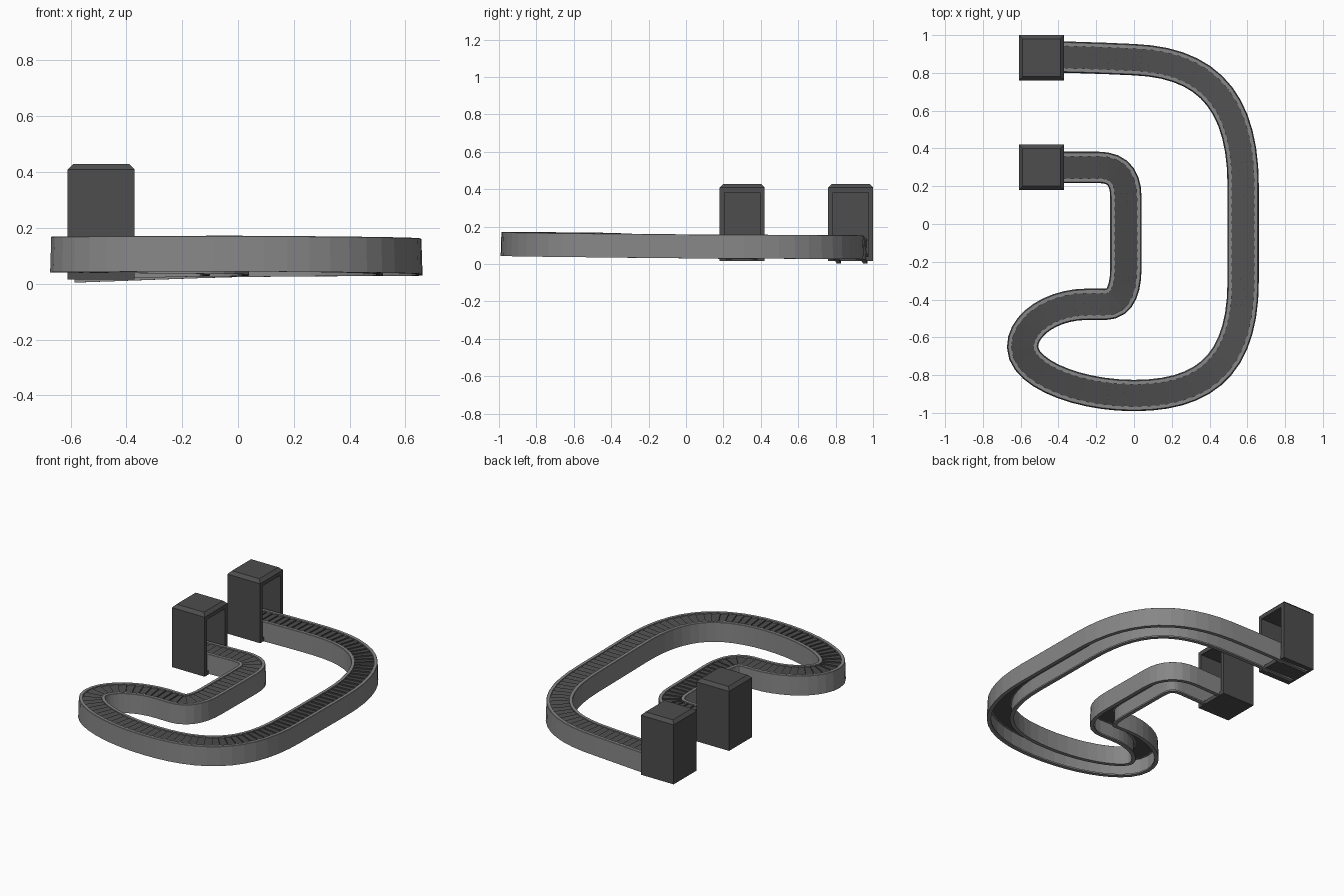
import bpy, bmesh
from mathutils import Vector
from mathutils.geometry import interpolate_bezier

if "Cube" in bpy.data.objects:
    bpy.data.objects.remove(bpy.data.objects["Cube"])


def material(name, g):
    m = bpy.data.materials.new(name)
    m.diffuse_color = (g, g, g, 1)
    m.use_nodes = True
    m.node_tree.nodes["Principled BSDF"].inputs["Base Color"].default_value = m.diffuse_color
    return m


STEEL = material("steel_grey", 0.24)
DARK = material("rubber_dark", 0.075)


def add_object(name, bm, mat):
    bmesh.ops.recalc_face_normals(bm, faces=bm.faces)
    me = bpy.data.meshes.new(name)
    bm.to_mesh(me)
    bm.free()
    me.materials.append(mat)
    ob = bpy.data.objects.new(name, me)
    bpy.context.scene.collection.objects.link(ob)
    return ob


# Track centre line: start point, then (handle, handle, end, samples) per Bezier piece; z is the rail top
START = (-0.585, 0.888, 0.132)
PIECES = [
    ((-0.4, 0.885, 0.138), (-0.2, 0.88, 0.147), (0.0, 0.87, 0.152), 4),
    ((0.38, 0.855, 0.156), (0.578, 0.66, 0.156), (0.578, 0.2, 0.157), 13),
    ((0.578, 0.05, 0.158), (0.578, -0.15, 0.160), (0.578, -0.3, 0.162), 4),
    ((0.578, -0.74, 0.166), (0.38, -0.908, 0.170), (0.0, -0.908, 0.172), 13),
    ((-0.3, -0.908, 0.172), (-0.59, -0.79, 0.170), (-0.59, -0.65, 0.169), 11),
    ((-0.59, -0.53, 0.168), (-0.43, -0.425, 0.166), (-0.25, -0.425, 0.165), 10),
    ((-0.21, -0.425, 0.165), (-0.18, -0.425, 0.164), (-0.15, -0.425, 0.164), 2),
    ((-0.08, -0.425, 0.163), (-0.045, -0.36, 0.162), (-0.043, -0.24, 0.161), 7),
    ((-0.043, -0.1, 0.160), (-0.043, 0.0, 0.158), (-0.043, 0.14, 0.157), 3),
    ((-0.043, 0.25, 0.155), (-0.09, 0.3, 0.154), (-0.19, 0.3, 0.153), 7),
    ((-0.3, 0.3, 0.150), (-0.45, 0.3, 0.147), (-0.585, 0.3, 0.144), 3),
]
path, p0 = [Vector(START)], Vector(START)
for h1, h2, end, n in PIECES:
    path += interpolate_bezier(p0, Vector(h1), Vector(h2), Vector(end), n + 1)[1:]
    p0 = Vector(end)


def side_vectors(pts):
    out = []
    for i in range(len(pts)):
        d = pts[min(i + 1, len(pts) - 1)] - pts[max(i - 1, 0)]
        out.append(Vector((-d.y, d.x, 0)).normalized())
    return out


sides = side_vectors(path)


def sweep(name, profile, mat):
    """Sweep a closed (side, height) profile along the track."""
    bm = bmesh.new()
    rings = [[bm.verts.new(p + s * u + Vector((0, 0, v))) for u, v in profile]
             for p, s in zip(path, sides)]
    k = len(profile)
    for a, b in zip(rings, rings[1:]):
        for j in range(k):
            bm.faces.new((a[j], a[(j + 1) % k], b[(j + 1) % k], b[j]))
    bm.faces.new(rings[0])
    bm.faces.new(rings[-1])
    return add_object(name, bm, mat)


# Side rails, mirrored about the centre line
RAIL = [(0.083, -0.128), (0.079, -0.002), (0.077, 0), (0.058, 0), (0.058, -0.02),
        (0.070, -0.02), (0.070, -0.118), (0.058, -0.118), (0.058, -0.128)]
sweep("left_rail", RAIL, STEEL)
sweep("right_rail", [(-u, v) for u, v in RAIL], STEEL)

# Belt bed under the slats
sweep("belt_bed", [(0.064, -0.012), (-0.064, -0.012), (-0.064, -0.02), (0.064, -0.02)], DARK)

# Overlapping tilted slats, evenly spaced along the track
lengths = [0.0]
for a, b in zip(path, path[1:]):
    lengths.append(lengths[-1] + (b - a).length)


def at(d):
    i = 0
    while i < len(path) - 2 and lengths[i + 1] < d:
        i += 1
    t = (d - lengths[i]) / (lengths[i + 1] - lengths[i])
    return path[i].lerp(path[i + 1], t), sides[i].lerp(sides[i + 1], t).normalized()


COUNT = 125
bm = bmesh.new()
for i in range(COUNT):
    ends = []
    for d, z in ((i, -0.011), (i + 1, -0.003)):
        p, s = at(lengths[-1] * d / COUNT)
        ends.append([bm.verts.new(p + s * u + Vector((0, 0, h)))
                     for u, h in ((0.059, z), (-0.059, z), (-0.059, -0.0125), (0.059, -0.0125))])
    a, b = ends
    for j in range(4):
        bm.faces.new((a[j], a[(j + 1) % 4], b[(j + 1) % 4], b[j]))
    bm.faces.new(a)
    bm.faces.new(b)
add_object("belt_slats", bm, DARK)


# Tunnel housings: chamfered roof, recessed opening facing +x
def tunnel(name, cy):
    bm = bmesh.new()
    bmesh.ops.create_cube(bm, size=1)
    for v in bm.verts:
        v.co = Vector((-0.49 + v.co.x * 0.24, cy + v.co.y * 0.24, 0.222 + v.co.z * 0.414))
    top = [e for e in bm.edges if all(v.co.z > 0.4 for v in e.verts)]
    bmesh.ops.bevel(bm, geom=top, offset=0.02, segments=1, affect='EDGES')
    bm.normal_update()
    front = max(bm.faces, key=lambda f: f.normal.x)
    bmesh.ops.inset_region(bm, faces=[front], thickness=0.036, depth=0)
    hole = bmesh.ops.extrude_face_region(bm, geom=[front])
    bmesh.ops.translate(bm, verts=[g for g in hole["geom"] if isinstance(g, bmesh.types.BMVert)],
                        vec=(-0.2, 0, 0))
    if front.is_valid:
        bmesh.ops.delete(bm, geom=[front], context='FACES_ONLY')
    add_object(name, bm, DARK)


tunnel("back_tunnel", 0.88)
tunnel("inner_tunnel", 0.30)
